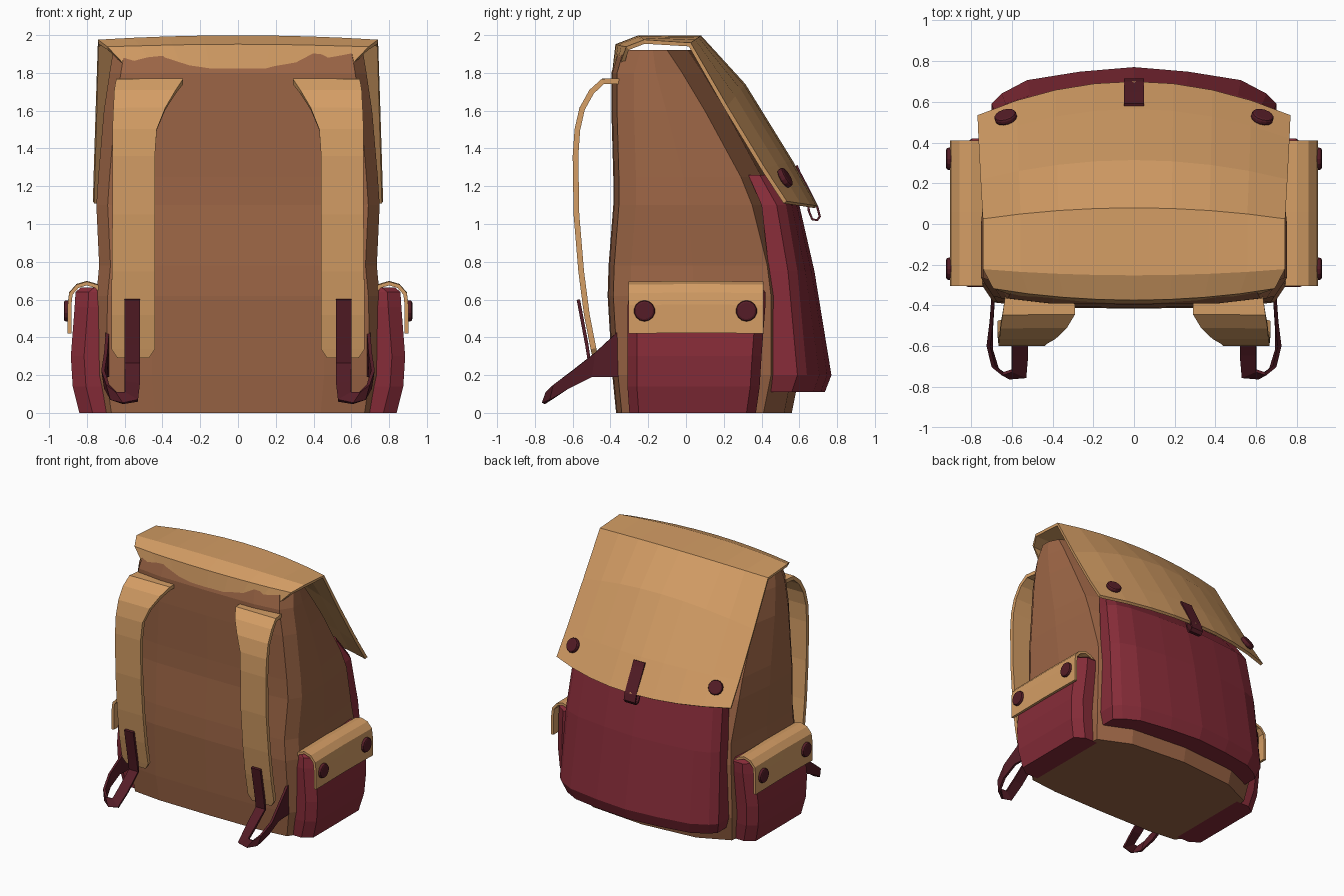
import bpy, bmesh
from mathutils import Vector, Matrix

if "Cube" in bpy.data.objects:
    bpy.data.objects.remove(bpy.data.objects["Cube"])


def material(name, rgb):
    m = bpy.data.materials.new(name)
    m.diffuse_color = (*rgb, 1)
    m.use_nodes = True
    m.node_tree.nodes["Principled BSDF"].inputs["Base Color"].default_value = m.diffuse_color
    return m


BROWN = material("brown_canvas", (0.33, 0.13, 0.06))
TAN = material("tan_leather", (0.66, 0.34, 0.13))
RED = material("red_canvas", (0.24, 0.025, 0.04))
DARK = material("dark_red_leather", (0.09, 0.012, 0.02))


def grid(name, rows, mat, closed=False, thick=0, mirror=False):
    """Skin rows of points; closed rows become a capped loft, open rows a sheet."""
    bm = bmesh.new()
    vs = [[bm.verts.new(p) for p in r] for r in rows]
    n = len(rows[0])
    for a, b in zip(vs, vs[1:]):
        for i in range(n if closed else n - 1):
            j = (i + 1) % n
            bm.faces.new((a[i], a[j], b[j], b[i]))
    if closed:
        bm.faces.new(vs[0])
        bm.faces.new(vs[-1])
    return finish(name, bm, mat, thick, mirror)


def finish(name, bm, mat, thick=0, mirror=False, bevel=0):
    bmesh.ops.recalc_face_normals(bm, faces=bm.faces[:])
    me = bpy.data.meshes.new(name)
    bm.to_mesh(me)
    bm.free()
    me.materials.append(mat)
    ob = bpy.data.objects.new(name, me)
    bpy.context.collection.objects.link(ob)
    if thick:
        s = ob.modifiers.new("thickness", 'SOLIDIFY')
        s.thickness = thick
        s.offset = 0
    if bevel:
        b = ob.modifiers.new("bevel", 'BEVEL')
        b.width = bevel
        b.segments = 2
        b.limit_method = 'ANGLE'
    if mirror:
        ob.modifiers.new("mirror", 'MIRROR')
    return ob


def button(name, pos, normal):
    bm = bmesh.new()
    rot = Vector(normal).to_track_quat('Z', 'Y').to_matrix().to_4x4()
    bmesh.ops.create_cone(bm, cap_ends=True, segments=14, radius1=0.056, radius2=0.056,
                          depth=0.035, matrix=Matrix.Translation(pos) @ rot)
    finish(name, bm, DARK, mirror=True, bevel=0.012)


def both_sides(half, z):
    """Full ring from a half outline that starts and ends on x = 0."""
    return [(x, y, z) for x, y in half] + [(-x, y, z) for x, y in half[-2:0:-1]]


# Main bag: z, half width, front y, back y
rings = []
for z, w, f, b in [(0, .73, -.37, .56), (.2, .76, -.39, .60), (.62, .75, -.415, .60),
                   (.78, .735, -.41, .58), (1.1, .75, -.385, .50), (1.25, .74, -.385, .44),
                   (1.6, .71, -.395, .25), (1.8, .68, -.395, .13), (1.92, .66, -.36, .05)]:
    m = f + (b - f) * .45
    rings.append(both_sides([(0, f), (w * .6, f + .005), (w - .06, f + .03), (w, f + .12), (w, m),
                             (w * .95, b - .15), (w * .62, b - .04), (0, b)], z))
grid("bag_body", rings, BROWN, closed=True)

# Large back pocket: z, half width, inner y, side y, centre y
rings = []
for z, w, i, s, c in [(1.26, .60, .33, .41, .45), (1.10, .66, .40, .50, .60),
                      (.75, .68, .44, .56, .68), (.2, .70, .45, .61, .77), (.11, .67, .45, .58, .735)]:
    rings.append(both_sides([(0, i), (w, i), (w, s - .02), (w - .05, s + .03),
                             (w * .75, s + (c - s) * .6), (w * .38, s + (c - s) * .86), (0, c)], z))
grid("back_pocket", rings, RED, closed=True)

# Side pockets: z, outer x, y range
rings = []
for z, x, a, b in [(0, .84, -.30, .37), (.14, .875, -.31, .39), (.3, .885, -.31, .40),
                   (.56, .865, -.31, .42), (.64, .86, -.30, .42), (.665, .83, -.29, .40)]:
    rings.append([(.66, a, z), (x - .07, a, z), (x, a + .05, z), (x, b - .05, z),
                  (x - .07, b, z), (.66, b, z)])
grid("side_pocket", rings, RED, closed=True, mirror=True)

# Side pocket flaps
flap = [(.72, .64), (.75, .67), (.80, .685), (.85, .67), (.885, .63), (.892, .57), (.892, .42)]
grid("side_pocket_flap", [[(x, -.305, z), (x, .06, z + .004), (x, .41, z)] for x, z in flap],
     TAN, thick=.02, mirror=True)
for n, y in (("front", -.22), ("rear", .32)):
    button("side_button_" + n, (.905, y, .54), (1, 0, 0))

# Top flap: half width, edge y and z, centre y and z, arched across
rows = []
for w, ye, ze, yc, zc in [(.57, -.35, 1.81, -.38, 1.80), (.69, -.31, 1.93, -.365, 1.945),
                          (.74, -.22, 1.965, -.25, 1.988), (.74, .02, 1.95, .075, 1.988),
                          (.75, .21, 1.62, .305, 1.735), (.76, .41, 1.29, .555, 1.33),
                          (.765, .525, 1.115, .69, 1.09)]:
    row = []
    for k in range(-4, 5):
        t = k / 4
        q = 1 - t * t
        row.append((w * t, ye + (yc - ye) * q, ze + (zc - ze) * q))
    rows.append(row)
grid("top_flap", rows, TAN, thick=.022)
button("flap_button", (.63, .525, 1.245), (.25, .85, .5))

# Closing tab on the flap
tab = [(.585, 1.31), (.60, 1.275), (.645, 1.19), (.695, 1.09), (.708, 1.04), (.695, 1.02),
       (.668, 1.025), (.65, 1.07), (.645, 1.12)]
grid("closing_tab", [[(-.05, y, z), (.05, y, z)] for y, z in tab], DARK, thick=.012)

# Shoulder straps: y, z, inner x, outer x
strap = [(-.34, 1.755, .29, .63), (-.44, 1.755, .29, .645), (-.50, 1.70, .33, .655),
         (-.55, 1.61, .385, .66), (-.575, 1.50, .43, .665), (-.585, 1.36, .44, .665),
         (-.58, 1.05, .44, .665), (-.555, .75, .44, .668), (-.525, .52, .44, .67),
         (-.49, .34, .44, .67), (-.48, .295, .47, .64)]
grid("shoulder_strap", [[(a, y, z), (b, y, z)] for y, z, a, b in strap], TAN, thick=.03, mirror=True)

# Lower adjusting straps: ribbon from the bag side, round the loop, up the shoulder strap
ribbon = [((.69, -.34, .45), (.69, -.34, .19)), ((.70, -.48, .32), (.70, -.50, .19)),
          ((.715, -.60, .225), (.70, -.62, .13)), ((.69, -.70, .15), (.67, -.715, .07)),
          ((.645, -.735, .11), (.61, -.755, .05)), ((.60, -.72, .105), (.53, -.75, .065)),
          ((.60, -.64, .16), (.52, -.64, .15)), ((.60, -.51, .26), (.52, -.51, .26)),
          ((.60, -.525, .36), (.52, -.525, .36)), ((.60, -.57, .60), (.52, -.57, .60))]
grid("adjusting_strap", ribbon, DARK, thick=.018, mirror=True)
